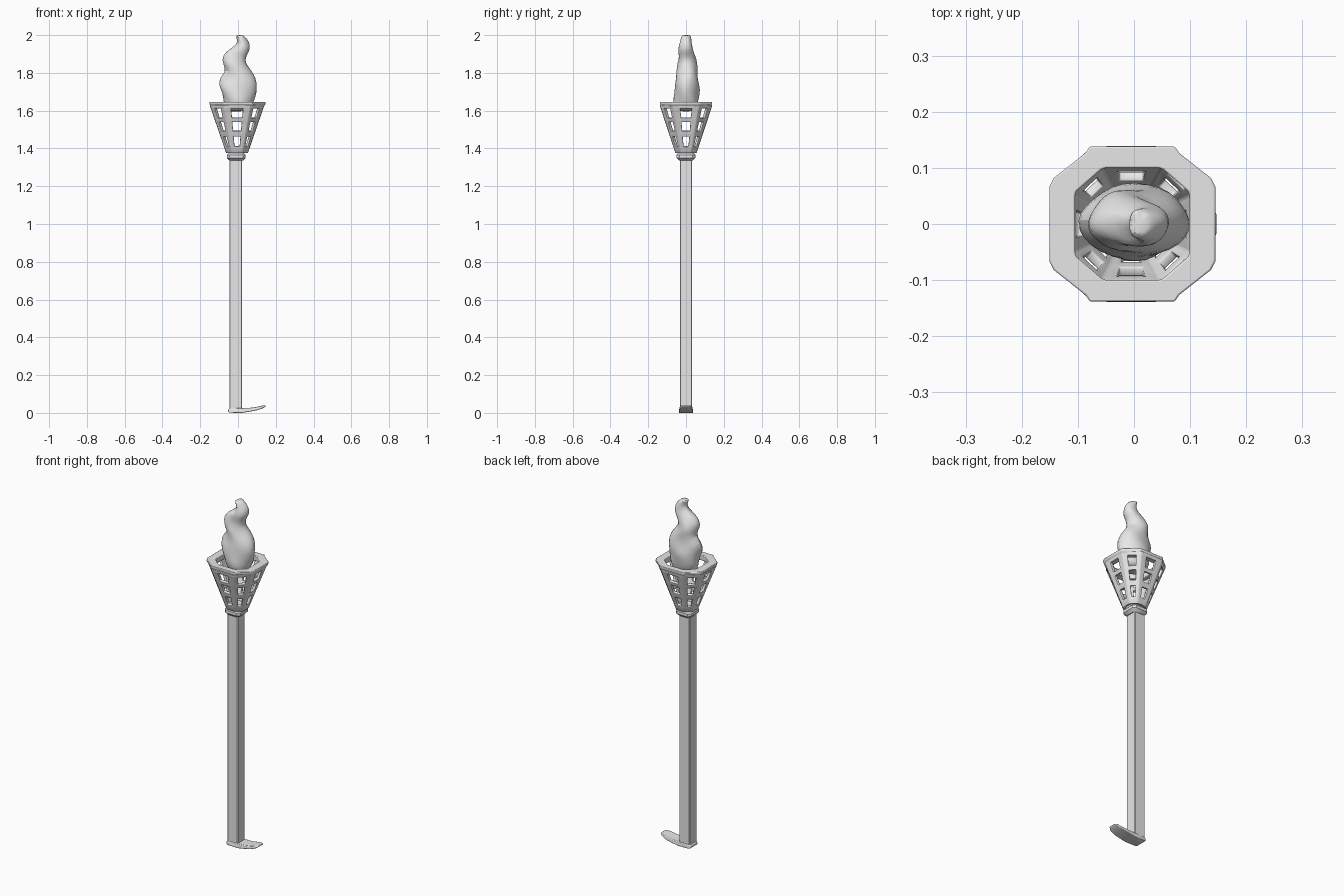
import bpy, bmesh, math, random
from mathutils import Vector

if "Cube" in bpy.data.objects:
    bpy.data.objects.remove(bpy.data.objects["Cube"])

random.seed(4)
grey = bpy.data.materials.new("plain grey")
grey.diffuse_color = (0.8, 0.8, 0.8, 1)
grey.use_nodes = True
grey.node_tree.nodes["Principled BSDF"].inputs["Base Color"].default_value = grey.diffuse_color


def finish(name, bm, angle=35):
    bmesh.ops.recalc_face_normals(bm, faces=bm.faces)
    me = bpy.data.meshes.new(name)
    bm.to_mesh(me)
    bm.free()
    ob = bpy.data.objects.new(name, me)
    bpy.context.collection.objects.link(ob)
    me.materials.append(grey)
    bpy.ops.object.select_all(action='DESELECT')
    bpy.context.view_layer.objects.active = ob
    ob.select_set(True)
    bpy.ops.object.shade_smooth_by_angle(angle=math.radians(angle))
    return ob


def loft(name, rings, caps=True, closed=False, skip=None, angle=35):
    """Skin a stack of equally sized point loops; skip(row, column) leaves holes."""
    bm = bmesh.new()
    vs = [[bm.verts.new(p) for p in r] for r in rings]
    n = len(rings[0])
    if closed:
        vs.append(vs[0])
    for i in range(len(vs) - 1):
        for j in range(n):
            if skip and skip(i, j):
                continue
            k = (j + 1) % n
            bm.faces.new((vs[i][j], vs[i][k], vs[i + 1][k], vs[i + 1][j]))
    if caps and not closed:
        bm.faces.new(vs[0][::-1])
        bm.faces.new(vs[-1])
    return finish(name, bm, angle)


def around(quarter):
    """Mirror first-quadrant points into a full counter-clockwise outline."""
    q = list(quarter)
    half = q + [(-x, y) for x, y in reversed(q)]
    return half + [(-x, -y) for x, y in half]


def level(outline, z, sx=1, sy=1, cx=0.0, cy=0.0):
    return [(cx + x * sx, cy + y * sy, z) for x, y in outline]


def bevel(ob, width, segments=2):
    m = ob.modifiers.new("soft edges", 'BEVEL')
    m.width, m.segments = width, segments
    m.limit_method, m.angle_limit = 'ANGLE', math.radians(30)


# Square pole with narrow chamfers
square = around([(1, 0.86), (0.86, 1)])
loft("pole", [level(square, z, 0.034, 0.033, -0.012) for z in (0.012, 1.36)])

# Collar between pole and basket
soft_square = around([(1, 0.7), (0.7, 1)])
collar = [(1.335, 0.035), (1.35, 0.050), (1.366, 0.050), (1.376, 0.040), (1.392, 0.042)]
loft("collar", [level(soft_square, z, r, r, -0.009) for z, r in collar])

# Basket: flared octagon, one column of openings in each side
octagon = around([(1, 0.5), (0.5, 1)])
sides = []
for a, b in zip(octagon, octagon[1:] + octagon[:1]):
    for t in (0, 0.24, 0.76):
        sides.append(tuple(Vector(a).lerp(Vector(b), t)))
heights = [1.38, 1.415, 1.467, 1.495, 1.545, 1.566, 1.617, 1.635]
rings = []
for z in heights:
    r = 0.040 + (z - 1.38) * 0.345
    rings.append(level(sides, z, r, r * 0.96, -0.005))
basket = loft("basket", rings, caps=False,
              skip=lambda i, j: i in (1, 3, 5) and j % 3 == 1)
wall = basket.modifiers.new("wall", 'SOLIDIFY')
wall.thickness, wall.offset = 0.018, -1
bevel(basket, 0.003)

# Rim with small notches at the corners
outer = around([(0.148, 0.066), (0.140, 0.082), (0.083, 0.127), (0.076, 0.138)])
inner = around([(0.102, 0.050), (0.100, 0.058), (0.055, 0.097), (0.047, 0.100)])
rim = loft("rim", [level(outer, 1.615, 0.91, 0.91, -0.003), level(outer, 1.634, 1, 1, -0.003),
                   level(outer, 1.647, 1, 1, -0.003), level(inner, 1.647, 1, 1, -0.003),
                   level(inner, 1.615, 1, 1, -0.003)], closed=True)
bevel(rim, 0.003)

# Flame: wavering column, rows of (height, x min, x max, y min, y max)
rows = [(1.595, -0.045, 0.045, -0.04, 0.04), (1.61, -0.068, 0.072, -0.058, 0.06),
        (1.65, -0.078, 0.086, -0.068, 0.072), (1.69, -0.090, 0.098, -0.066, 0.074),
        (1.73, -0.106, 0.106, -0.064, 0.074), (1.77, -0.094, 0.102, -0.052, 0.066),
        (1.81, -0.064, 0.072, -0.050, 0.062), (1.85, -0.084, 0.036, -0.050, 0.060),
        (1.885, -0.084, 0.044, -0.040, 0.050), (1.915, -0.058, 0.062, -0.042, 0.042),
        (1.94, -0.016, 0.066, -0.036, 0.036), (1.965, -0.002, 0.058, -0.030, 0.030),
        (1.99, -0.014, 0.036, -0.028, 0.028), (2.0, -0.008, 0.026, -0.020, 0.022)]
rings = []
for i, (z, x0, x1, y0, y1) in enumerate(rows):
    ring = []
    for j in range(14):
        a = math.tau * j / 14
        # slanting folds plus a little irregularity
        k = 1 + 0.08 * math.sin(3 * a + 42 * z) + random.uniform(-0.05, 0.04)
        dz = 0 if i in (0, len(rows) - 1) else random.uniform(-0.007, 0.007)
        ring.append(((x0 + x1) / 2 + (x1 - x0) / 2 * math.cos(a) * k,
                     (y0 + y1) / 2 + (y1 - y0) / 2 * math.sin(a) * k, z + dz))
    rings.append(ring)
flame = loft("flame", rings, angle=45)
sub = flame.modifiers.new("soft folds", 'SUBSURF')
sub.levels = sub.render_levels = 1

# Foot: flat strip under the pole with an upturned tip
# rows of (x, bottom z, top z, half width)
strip = [(-0.052, 0.006, 0.018, 0.032), (-0.045, 0.001, 0.024, 0.037),
         (0.022, 0.0, 0.026, 0.038), (0.065, 0.007, 0.027, 0.038),
         (0.105, 0.015, 0.033, 0.036), (0.135, 0.026, 0.040, 0.030),
         (0.147, 0.034, 0.040, 0.020)]
foot = loft("foot", [[(x, -w, b), (x, w, b), (x, w * 0.92, t), (x, -w * 0.92, t)]
                     for x, b, t, w in strip])
bevel(foot, 0.003)
